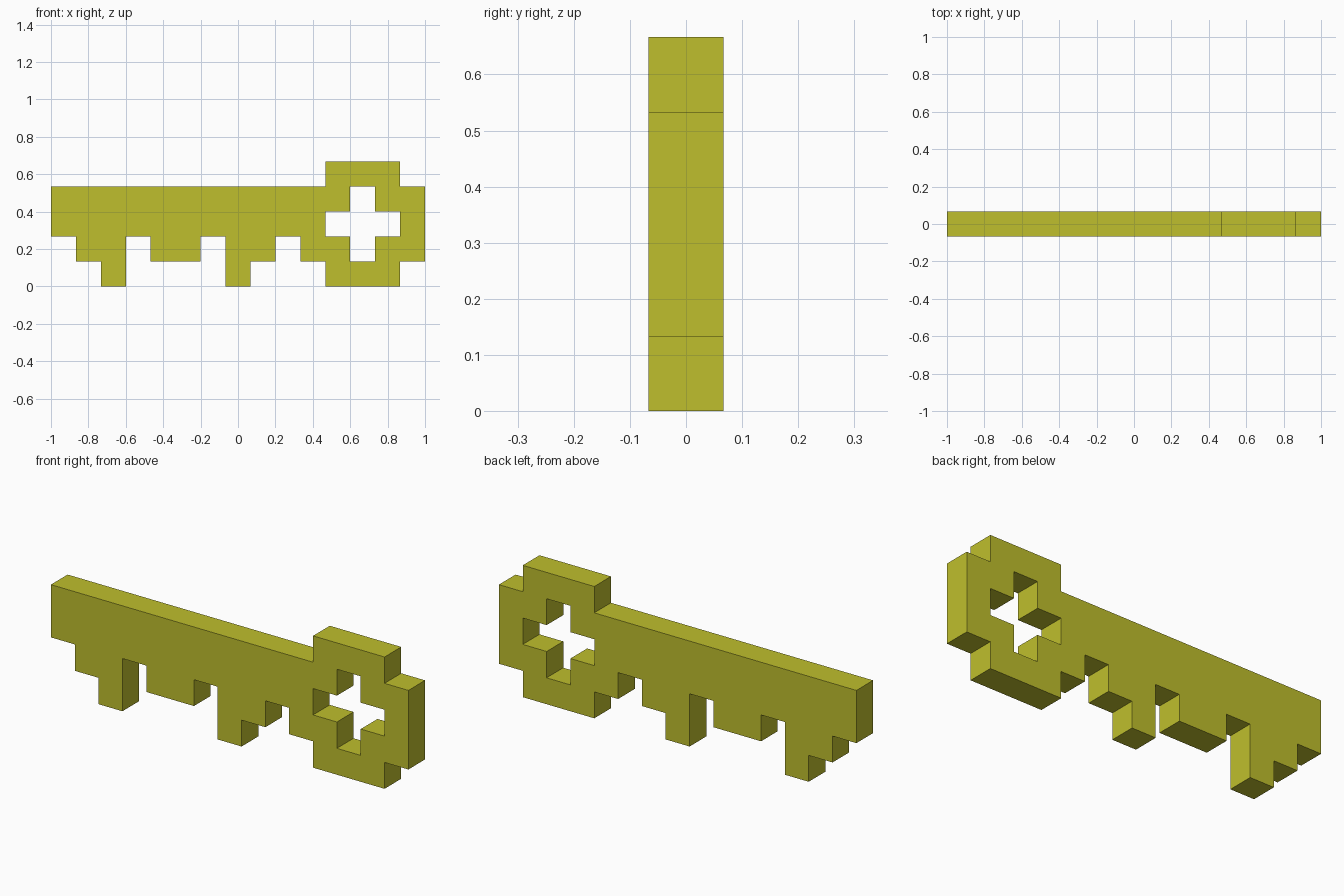
import bpy
import bmesh
from mathutils import Vector

cube = bpy.data.objects.get("Cube")
if cube:
    bpy.data.objects.remove(cube, do_unlink=True)

# Silhouette on a square grid, top row first: '#' is solid
PATTERN = [
    "...........###.",
    "############.##",
    "###########...#",
    ".##.##.##.##.##",
    "..#....#...###.",
]
CELL = 2 / 15          # grid cell size, also the thickness
ROWS, COLS = len(PATTERN), len(PATTERN[0])

yellow = bpy.data.materials.new("olive yellow")
yellow.use_nodes = True
colour = (0.52, 0.52, 0.026, 1)
yellow.diffuse_color = colour
bsdf = next(n for n in yellow.node_tree.nodes if n.type == 'BSDF_PRINCIPLED')
bsdf.inputs["Base Color"].default_value = colour

# Front sheet: one quad per solid cell, sharing corner vertices
bm = bmesh.new()
corners = {}


def corner(col, row):
    if (col, row) not in corners:
        x = (col - COLS / 2) * CELL
        corners[col, row] = bm.verts.new((x, -CELL / 2, row * CELL))
    return corners[col, row]


for r, line in enumerate(reversed(PATTERN)):
    for c, mark in enumerate(line):
        if mark == "#":
            bm.faces.new([corner(c, r), corner(c + 1, r),
                          corner(c + 1, r + 1), corner(c, r + 1)])

# Thicken the sheet into a closed solid
front = bm.faces[:]
back = bmesh.ops.extrude_face_region(bm, geom=front, use_keep_orig=True)
bmesh.ops.translate(
    bm, vec=Vector((0, CELL, 0)),
    verts=[v for v in back["geom"] if isinstance(v, bmesh.types.BMVert)])
bmesh.ops.recalc_face_normals(bm, faces=bm.faces[:])

mesh = bpy.data.meshes.new("key")
bm.to_mesh(mesh)
bm.free()
mesh.materials.append(yellow)
key = bpy.data.objects.new("key", mesh)
bpy.context.collection.objects.link(key)
